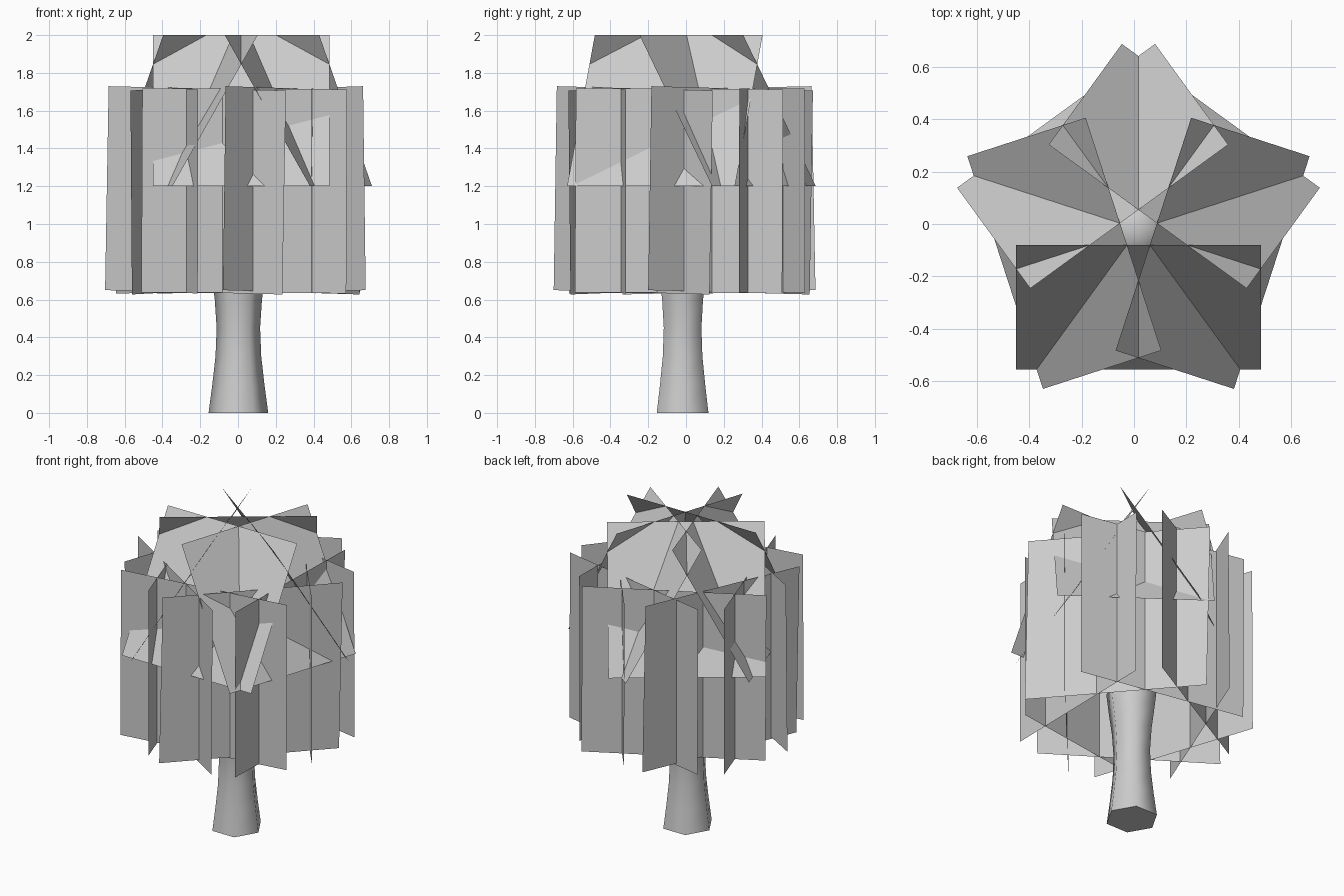
import bpy
import bmesh
from math import cos, sin, radians, tau
from mathutils import Vector

cube = bpy.data.objects.get("Cube")
if cube:
    bpy.data.objects.remove(cube)

# Single plain colour
grey = bpy.data.materials.new("light grey")
grey.use_nodes = True
grey.diffuse_color = (0.6, 0.6, 0.6, 1)
grey.node_tree.nodes["Principled BSDF"].inputs["Base Color"].default_value = (0.6, 0.6, 0.6, 1)


def finish(name, bm):
    mesh = bpy.data.meshes.new(name)
    bm.to_mesh(mesh)
    bm.free()
    mesh.materials.append(grey)
    obj = bpy.data.objects.new(name, mesh)
    bpy.context.collection.objects.link(obj)
    return obj


def card(name, corners):
    bm = bmesh.new()
    bm.faces.new([bm.verts.new(c) for c in corners])
    return finish(name, bm)


def polar(radius, degrees, z):
    a = radians(degrees)
    return Vector((radius * cos(a), radius * sin(a), z))


# Flared six-sided trunk
SIDES = 6
profile = [(0.158, 0), (0.138, 0.15), (0.121, 0.3), (0.115, 0.45),
           (0.125, 0.6), (0.145, 0.75), (0.16, 0.88)]
bm = bmesh.new()
rings = [[bm.verts.new((0.002 + r * cos(tau * i / SIDES), -0.018 + r * sin(tau * i / SIDES), z))
          for i in range(SIDES)] for r, z in profile]
for low, high in zip(rings, rings[1:]):
    for i in range(SIDES):
        j = (i + 1) % SIDES
        bm.faces.new((low[i], low[j], high[j], high[i]))
bm.faces.new(rings[0][::-1])
tip = bm.verts.new((0.002, -0.018, 1.0))
for i in range(SIDES):
    bm.faces.new((rings[-1][i], rings[-1][(i + 1) % SIDES], tip))
trunk = finish("trunk", bm)
bpy.context.view_layer.objects.active = trunk
trunk.select_set(True)
bpy.ops.object.shade_smooth_by_angle(angle=radians(62))
trunk.select_set(False)

# Pinwheel of upright foliage cards, alternate ones tipped slightly
for k in range(9):
    angle = 103.5 + 40 * k
    tipped = k in (0, 2, 4, 6)
    a = polar(0.705, angle, 0.65 if tipped else 0.638)
    b = polar(0.655, angle + 107.5, 0.627 if tipped else 0.633)
    along = (b - a).normalized()
    up = Vector((0, 0, 1.08)) + along * (0.022 if tipped else 0.005)
    card(f"side_foliage_{k + 1}", (a, b, b + up, a + up))

# Crown of five square cards leaning in toward the top
centre = Vector((0.017, -0.02, 0))
for k in range(5):
    angle = -90 + 72 * k
    side = polar(0.467, angle + 90, 0)
    low = centre + polar(0.535, angle, 1.2)
    high = centre + polar(0.06, angle, 2)
    card(f"crown_foliage_{k + 1}", (low - side, low + side, high + side, high - side))
